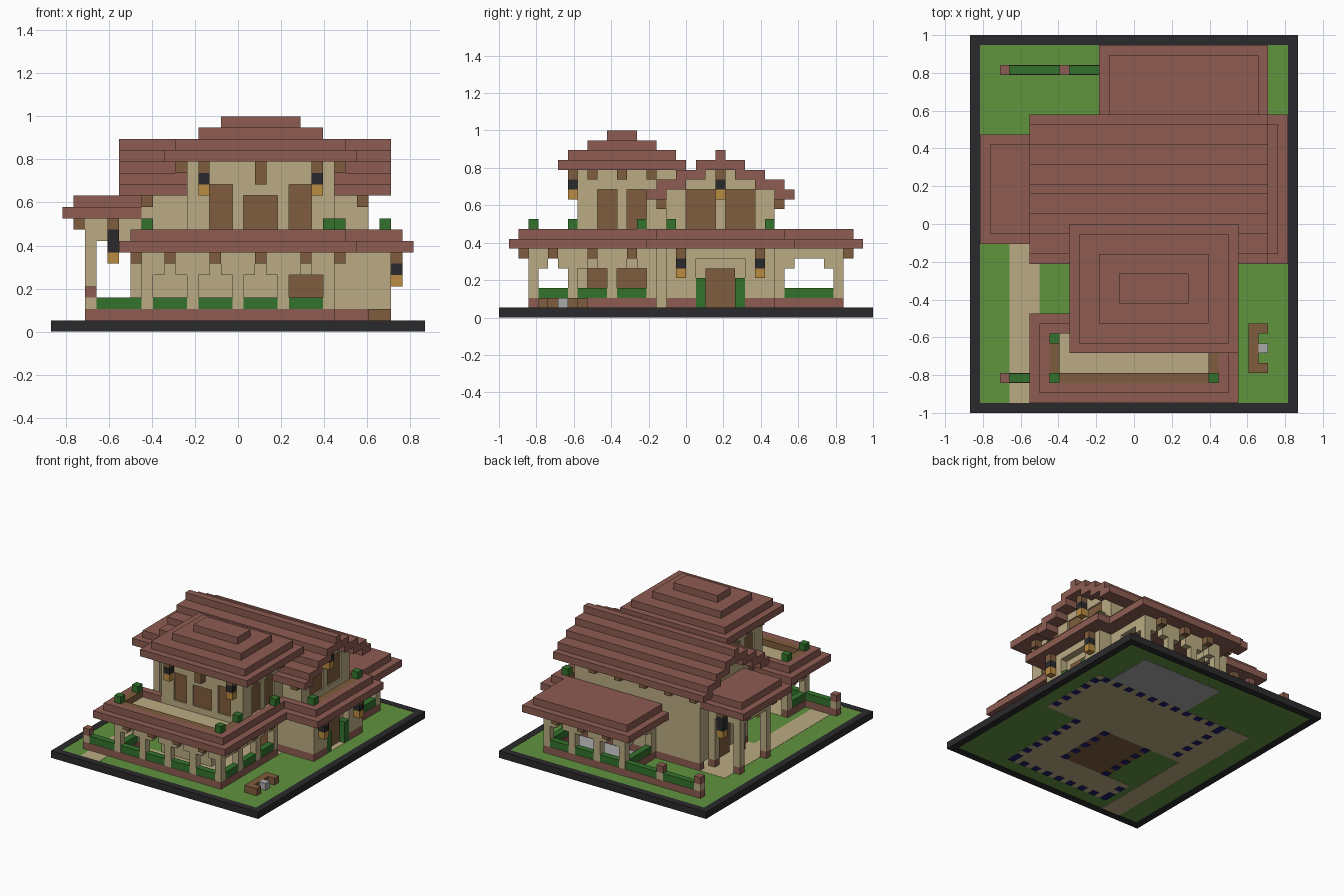
import bpy, bmesh
from mathutils import Matrix, Vector

default_cube = bpy.data.objects.get("Cube")
if default_cube:
    bpy.data.objects.remove(default_cube)

UNIT = 2 / 38
ORIGIN = Vector((16.5, 19, 0))


def material(name, red, green, blue):
    mat = bpy.data.materials.new(name)
    mat.use_nodes = True
    colour = [(c / 255) ** 2.2 for c in (red, green, blue)] + [1]
    mat.diffuse_color = colour
    mat.node_tree.nodes["Principled BSDF"].inputs["Base Color"].default_value = colour
    return mat


terracotta = material("terracotta", 140, 93, 83)
plaster = material("plaster", 186, 170, 130)
wood = material("wood", 126, 93, 64)
grass = material("grass", 97, 146, 65)
leaves = material("hedge green", 54, 114, 48)
iron = material("dark iron", 46, 46, 48)
amber = material("lamp amber", 186, 138, 66)
stone = material("grey stone", 168, 168, 168)
navy = material("navy", 36, 36, 110)

parts = {}


def box(part, mat, x, y, z):
    """Add a block to a part; each argument is a (low, high) span in grid cells."""
    bm = parts.setdefault(part, (bmesh.new(), mat))[0]
    spans = (x, y, z)
    middle = Vector([(a + b) / 2 for a, b in spans]) - ORIGIN
    size = [(b - a) * UNIT for a, b in spans]
    bmesh.ops.create_cube(bm, size=1, matrix=Matrix.Translation(middle * UNIT)
                          @ Matrix.Diagonal((*size, 1)))


def cell(part, mat, x, y, z, height=1):
    box(part, mat, (x, x + 1), (y, y + 1), (z, z + height))


def along(axis, span, at, depth=(0, 1)):
    """Spans of a wall running along x or y at a fixed place."""
    across = (at + depth[0], at + depth[1])
    return (span, across) if axis == "x" else (across, span)


def wall(part, axis, span, at, z, openings=(), mat=plaster):
    """One cell thick wall with rectangular openings (start, end, low, high)."""
    cuts = sorted({*span, *(c for o in openings for c in o[:2])})
    for a, b in zip(cuts, cuts[1:]):
        low = z[0]
        for o in sorted(openings, key=lambda o: o[2]):
            if o[0] <= a and b <= o[1]:
                if o[2] > low:
                    box(part, mat, *along(axis, (a, b), at), (low, o[2]))
                low = o[3]
        if low < z[1]:
            box(part, mat, *along(axis, (a, b), at), (low, z[1]))


def panes(part, axis, at, openings):
    for a, b, low, high in openings:
        box(part, wood, *along(axis, (a, b), at, (.2, .8)), (low, high))


def arcade(part, axis, span, at, pitch=4):
    """Row of stepped arches on a brick plinth, with a hedge in each bay."""
    box(part + "_plinth", terracotta, *along(axis, span, at), (1, 2))
    holes = []
    for a in range(span[0], span[1] - 1, pitch):
        b = a + pitch
        holes += [(a + 1, b, 2, 5), (a + 2, b - 1, 5, 6)]
        box(part + "_hedge", leaves, *along(axis, (a + 1, b), at, (.05, .95)), (2, 3))
    wall(part, axis, span, at, (2, 7), holes)


def lantern(x, y, z, height=1):
    cell("lantern_lamps", amber, x, y, z)
    cell("lantern_caps", iron, x, y, z + 1, height)
    cell("eave_brackets", wood, x, y, z + 1 + height)


def stepped(part, x, y, z):
    """Two tier eave: the upper tier is one cell smaller all round."""
    box(part, terracotta, x, y, (z, z + 1))
    box(part, terracotta, (x[0] + 1, x[1] - 1), (y[0] + 1, y[1] - 1), (z + 1, z + 2))


# Ground, with its dark rim, paths and floors
for x in ((0, 1), (32, 33)):
    box("base_rim", iron, x, (0, 38), (0, 1))
for y in ((0, 1), (37, 38)):
    box("base_rim", iron, (1, 32), y, (0, 1))
box("lawn", grass, (1, 32), (1, 37), (.1, .97))
box("garden_path", plaster, (4, 7), (1, 17), (.05, 1))
box("hall_floor", plaster, (4, 30), (17, 28), (.05, 1))
box("veranda_floor", plaster, (8, 25), (3, 8), (.05, 1))
box("veranda_floor", plaster, (20, 25), (8, 17), (.05, 1))
box("room_floor", wood, (12, 20), (8, 17), (.05, 1))
box("pavilion_floor", stone, (15, 28), (28, 35), (.05, 1))

# Foundation studs seen from underneath
for x in range(8, 30, 2):
    cell("foundation_studs", navy, x, 27, 0, .5)
    if x < 25:
        cell("foundation_studs", navy, x, 3, 0, .5)
for y in range(4, 27, 2):
    x = 29 if y > 16 else 24
    cell("foundation_studs", navy, x, y, 0, .5)
    cell("foundation_studs", navy, 8 if y > 16 or y < 8 else 12, y, 0, .5)
    if 8 <= y <= 16:
        cell("foundation_studs", navy, 19, y, 0, .5)

# Front veranda and rear pavilion arcades
arcade("front_arcade", "x", (8, 25), 3)
arcade("right_arcade", "y", (3, 16), 24)
arcade("left_arcade", "y", (3, 8), 8)
arcade("rear_arcade", "x", (15, 28), 34)
for x in (15, 27):
    arcade("pavilion_side", "y", (28, 35), x, 6)

# Ground floor room behind the veranda
wall("room_front", "x", (12, 20), 8, (1, 7))
room_windows = [(8, 11, 2, 5), (12, 15, 2, 5)]
wall("room_right", "y", (9, 17), 19, (1, 7), [(9, 11, 2, 5), room_windows[1]])
panes("room_windows", "y", 19, room_windows)
wall("room_left", "y", (9, 17), 12, (1, 7))

# Main hall, ground floor
wall("hall_back", "x", (8, 28), 27, (2, 12))
wall("hall_left", "y", (17, 27), 8, (2, 12), [(21, 24, 1, 6)])
panes("left_door", "y", 8, [(21, 24, 1, 6)])
wall("hall_front", "x", (9, 30), 17, (2, 8), [(21, 24, 1, 5)])
panes("veranda_door", "x", 17, [(21, 24, 1, 5)])
wall("hall_right", "y", (18, 28), 29, (2, 7), [(20, 25, 1, 6)])
box("hall_back", plaster, (28, 29), (27, 28), (2, 7))
box("porch_recess", plaster, (28, 29), (19, 26), (1, 7))
box("right_door", wood, (28.5, 29.2), (21, 24), (1, 5))
for y in (20, 24):
    box("door_shrubs", leaves, (29, 30), (y, y + 1), (1, 4))
wall("hall_plinth", "x", (8, 30), 27, (1, 2), mat=terracotta)
wall("hall_plinth", "x", (24, 30), 17, (1, 2), mat=terracotta)
wall("hall_plinth", "x", (8, 12), 17, (1, 2), mat=terracotta)
wall("hall_plinth", "y", (18, 27), 29, (1, 2), [(20, 25, 1, 2)], terracotta)
for y in (18, 26):
    lantern(30, y, 4)

# Lower eaves and terraces
box("veranda_roof", terracotta, (6, 27), (1, 10), (7, 8))
box("veranda_roof", terracotta, (12, 27), (10, 17), (7, 8))
box("veranda_roof", terracotta, (7, 26), (2, 3), (8, 9))
box("veranda_roof", terracotta, (7, 8), (3, 9), (8, 9))
box("veranda_roof", terracotta, (8, 12), (8, 9), (8, 9))
box("veranda_roof", terracotta, (25, 26), (3, 17), (8, 9))
box("terrace_floor", plaster, (9, 24), (4, 8), (8, 8.1))
box("terrace_rail", wood, (8, 25), (3, 4), (8, 9))
for x in (8, 24):
    box("terrace_rail", wood, (x, x + 1), (4, 8), (8, 9))
box("right_roof", terracotta, (24, 32), (15, 30), (7, 8))
for x, y in (((30, 31), (16, 29)), ((25, 30), (16, 17)), ((25, 30), (28, 29))):
    box("right_roof", terracotta, x, y, (8, 9))
box("balcony_floor", plaster, (28, 29), (17, 28), (8, 8.1))
box("balcony_rail", wood, (29, 30), (17, 28), (8, 9))
box("pavilion_roof", terracotta, (13, 30), (28, 37), (7, 8))
box("pavilion_roof", terracotta, (14, 29), (28, 36), (8, 9))
for x, y in ((8, 3), (8, 7), (24, 3), (24, 7), (25, 14), (29, 17), (29, 27)):
    cell("terrace_shrubs", leaves, x, y, 9)
for x in (10, 14, 18, 22):
    cell("eave_brackets", wood, x, 2, 6)
for y in (5, 9, 13):
    cell("eave_brackets", wood, 25, y, 6)
    cell("eave_brackets", wood, 7, min(y, 7), 6)
for x in (17, 21, 25):
    cell("eave_brackets", wood, x, 35, 6)

# Main hall, upper floor and gables
gable_windows = [(19, 22, 9, 13), (23, 26, 9, 13)]
wall("upper_right_wall", "y", (17, 28), 27, (8, 13), gable_windows)
panes("balcony_doors", "y", 27, gable_windows)
wall("upper_front_wall", "x", (8, 27), 17, (7, 12))
for x in (8, 27):
    for low, inset in ((12, 0), (13, 2), (14, 4)):
        if x == 8 or low > 12:
            wall("gable", "y", (17 + inset, 28 - inset), x, (low, low + 1))
lantern(28, 22, 12)
for x in range(8, 28, 4):
    cell("eave_brackets", wood, x, 28, 11)
for x in (8, 27):
    cell("eave_brackets", wood, x, 16, 11)

# Stepped gable roof: mirrored pairs of courses up to the ridge
for low, reach, depth in ((12, 7.5, 2), (13, 6.5, 3), (14, 4.5, 3), (15, 2.5, 2.5)):
    for side in (-1, 1):
        edges = sorted((22.5 + side * reach, 22.5 + side * (reach - depth)))
        box("main_roof", terracotta, (6, 30), edges, (low, low + 1))
box("main_roof", terracotta, (6, 30), (22, 23), (16, 17))

# Upper front tower
front_holes = [(14, 16, 9, 13), (17, 20, 9, 12), (21, 23, 9, 13)]
side_holes = [(10, 12, 9, 13), (13, 15, 9, 13)]
wall("tower_front", "x", (12, 25), 8, (8, 15), front_holes)
panes("tower_openings", "x", 8, front_holes)
for x in (12, 24):
    wall("tower_side", "y", (9, 18), x, (8, 15), side_holes)
    panes("tower_openings", "y", x, side_holes)
wall("tower_back", "x", (13, 24), 17, (12, 15))
stepped("tower_roof", (10, 27), (6, 19), 15)
for inset, z in ((3, 17), (5, 18)):
    box("tower_roof", terracotta, (10 + inset, 27 - inset), (6 + inset, 19 - inset), (z, z + 1))
for x in (13, 23):
    lantern(x, 7, 12)
cell("eave_brackets", wood, 18, 7, 13, 2)
for x in (11, 25):
    for y in (9, 12, 15):
        cell("eave_brackets", wood, x, y, 14)

# Left porch
stepped("porch_roof", (1, 9), (17, 28), 10)
for y in (19, 25):
    wall("porch_frame", "x", (3, 8), y, (2, 10), [(4, 7, 2, 8)])
    for x in (3, 7):
        cell("porch_plinths", terracotta, x, y, 1)
    cell("eave_brackets", wood, 2, y, 9)
wall("porch_frame", "y", (20, 25), 3, (8, 10))
for y in (18, 26):
    lantern(5, y, 6, 2)

# Garden fences with posts
for y, end, posts in ((3, 8, (3,)), (34, 15, (3, 9))):
    box("fence_plinth", terracotta, (3, end), (y, y + 1), (1, 2))
    box("fence_hedge", leaves, (3.2, end), (y + .05, y + .95), (2, 3))
    for x in posts:
        cell("fence_posts", plaster, x, y, 2)
        cell("post_caps", terracotta, x, y, 3)

# Garden bench and stone table
box("bench", wood, (28, 29), (4, 9), (1, 2))
for y in (4, 8):
    cell("bench", wood, 29, y, 1)
cell("table", stone, 29, 6, 1)

for part, (bm, mat) in parts.items():
    mesh = bpy.data.meshes.new(part)
    bm.to_mesh(mesh)
    bm.free()
    mesh.materials.append(mat)
    bpy.context.collection.objects.link(bpy.data.objects.new(part, mesh))
